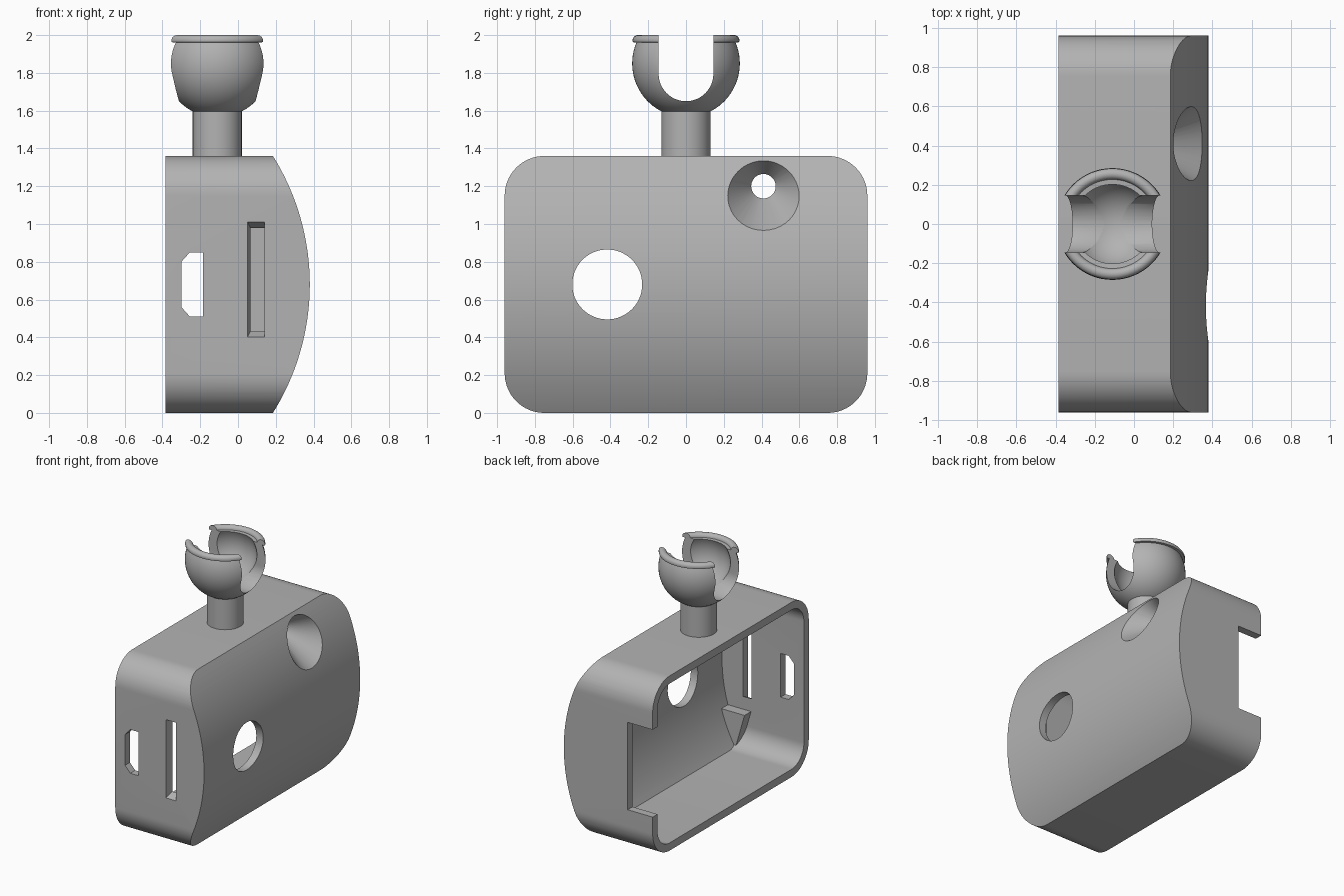
import bpy, bmesh
from math import sin, cos, pi, sqrt

cube = bpy.data.objects.get("Cube")
if cube:
    bpy.data.objects.remove(cube, do_unlink=True)

grey = bpy.data.materials.new("plain grey")
grey.use_nodes = True
GREY = (0.45, 0.45, 0.45, 1)
grey.diffuse_color = GREY
grey.node_tree.nodes["Principled BSDF"].inputs["Base Color"].default_value = GREY


def finish(name, bm):
    bmesh.ops.recalc_face_normals(bm, faces=bm.faces)
    mesh = bpy.data.meshes.new(name)
    bm.to_mesh(mesh)
    bm.free()
    mesh.materials.append(grey)
    ob = bpy.data.objects.new(name, mesh)
    bpy.context.collection.objects.link(ob)
    return ob


def prism(name, axis, points, lo, hi, far_points=None):
    """Loft a flat outline along x or y, optionally to a second outline."""
    bm = bmesh.new()

    def ring(pts, t):
        return [bm.verts.new((t, u, w) if axis == "x" else (u, t, w)) for u, w in pts]
    a, b = ring(points, lo), ring(far_points or points, hi)
    bm.faces.new(a)
    bm.faces.new(b)
    for i in range(len(a)):
        j = (i + 1) % len(a)
        bm.faces.new((a[i], a[j], b[j], b[i]))
    return finish(name, bm)


def lathe(name, profile, centre_x, steps=64):
    """Revolve an (r, z) profile that starts and ends on the axis."""
    bm = bmesh.new()
    verts = [bm.verts.new((r, 0, z)) for r, z in profile]
    edges = [bm.edges.new(pair) for pair in zip(verts, verts[1:])]
    bmesh.ops.spin(bm, geom=verts + edges, axis=(0, 0, 1), cent=(0, 0, 0),
                   angle=2 * pi, steps=steps, use_merge=False)
    bmesh.ops.remove_doubles(bm, verts=bm.verts, dist=1e-5)
    bmesh.ops.translate(bm, verts=bm.verts, vec=(centre_x, 0, 0))
    return finish(name, bm)


def combine(target, tool, operation="DIFFERENCE"):
    mod = target.modifiers.new("cut", "BOOLEAN")
    mod.operation, mod.solver, mod.object = operation, "EXACT", tool
    bpy.context.view_layer.objects.active = target
    bpy.ops.object.modifier_apply(modifier=mod.name)
    bpy.data.objects.remove(tool, do_unlink=True)


def arc(u, w, r, start, end, n=16):
    return [(u + r * cos(start + (end - start) * i / n),
             w + r * sin(start + (end - start) * i / n)) for i in range(n + 1)]


def rect(u0, u1, w0, w1):
    return [(u0, w0), (u1, w0), (u1, w1), (u0, w1)]


MID, HALF_Y, HALF_Z, WALL = 0.68, 0.96, 0.68, 0.06
DOME_R, DOME_X = 1.283, -0.903


def domed_block(name, back, inset):
    """Rounded slab whose +x face bulges in an arc."""
    hy, hz, r = HALF_Y - inset, HALF_Z - inset, 0.21 - inset
    outline = []
    for k, (sy, sz) in enumerate([(1, 1), (-1, 1), (-1, -1), (1, -1)]):
        outline += arc(sy * (hy - r), MID + sz * (hz - r), r, k * pi / 2, (k + 1) * pi / 2)
    block = prism(name, "x", outline, back, 0.6)
    zs = [MID - 0.8 + 1.6 * i / 64 for i in range(65)]
    side = [(DOME_X + sqrt((DOME_R - inset) ** 2 - (z - MID) ** 2), z) for z in zs]
    side += [(-0.8, zs[-1]), (-0.8, zs[0])]
    combine(block, prism("dome_tool", "y", side, -1.2, 1.2), "INTERSECT")
    return block


# Hollow shell, leaving a cone boss and a corner wedge inside
case = domed_block("case_shell", -0.385, 0)
cavity = domed_block("cavity", -0.5, WALL)
FLASH = (0.41, 1.2)
combine(cavity, prism("boss", "x", arc(*FLASH, 0.11, 0, 2 * pi * 47 / 48, 47), 0.097, 0.4,
                      arc(*FLASH, 0.315, 0, 2 * pi * 47 / 48, 47)))
wedge = [(0.07, 0.33), (0.4, 0.33), (0.4, 0.02), (0.16, 0.02)]
combine(cavity, prism("wedge", "y", wedge, -1, -0.82))
combine(case, cavity)

# Round openings in the domed face
combine(case, prism("lens_hole", "x", arc(-0.417, MID, 0.185, 0, 2 * pi * 63 / 64, 63), -0.2, 0.6))
combine(case, prism("cone_hole", "x", arc(*FLASH, 0.058, 0, 2 * pi * 47 / 48, 47), 0.087, 0.45,
                    arc(*FLASH, 0.303, 0, 2 * pi * 47 / 48, 47)))

# Slot and connector window in the front end, notch in the back end
combine(case, prism("slot", "y", rect(0.05, 0.14, 0.4, 1.01), -0.961, -0.88,
                    rect(0.07, 0.14, 0.44, 0.97)))
window = [(-0.185, 0.51), (-0.185, 0.85), (-0.255, 0.85), (-0.3, 0.8), (-0.3, 0.56), (-0.255, 0.51)]
combine(case, prism("window", "y", window, -1.1, -0.8))
combine(case, prism("notch", "y", rect(-0.6, -0.17, 0.34, 1.02), 0.8, 1.1))

# Stem and socket cup with a rolled rim
STEM_X = -0.11
stem = lathe("stem", [(0, 1.33), (0.13, 1.33), (0.13, 1.63), (0, 1.63)], STEM_X)
outer = arc(0, 1.85, 0.285, -pi / 2, 0.4, 24)
rim = arc(0.255, 1.972, 0.028, -0.35, pi, 12)
inner = arc(0, 1.87, 0.225, 0.46, -pi / 2, 24)
profile = outer + rim + inner
profile[0], profile[-1] = (0, profile[0][1]), (0, profile[-1][1])
cup = lathe("socket_cup", profile, STEM_X)
u_cut = [(0.145, 2.2), (-0.145, 2.2)] + arc(0, 1.795, 0.145, pi, 2 * pi, 24)
combine(cup, prism("u_cut", "x", u_cut, -0.8, 0.6))

# Smooth curves, crisp edges
for ob in (case, stem, cup):
    bpy.ops.object.select_all(action="DESELECT")
    ob.select_set(True)
    bpy.context.view_layer.objects.active = ob
    bpy.ops.object.shade_smooth_by_angle(angle=0.52)
